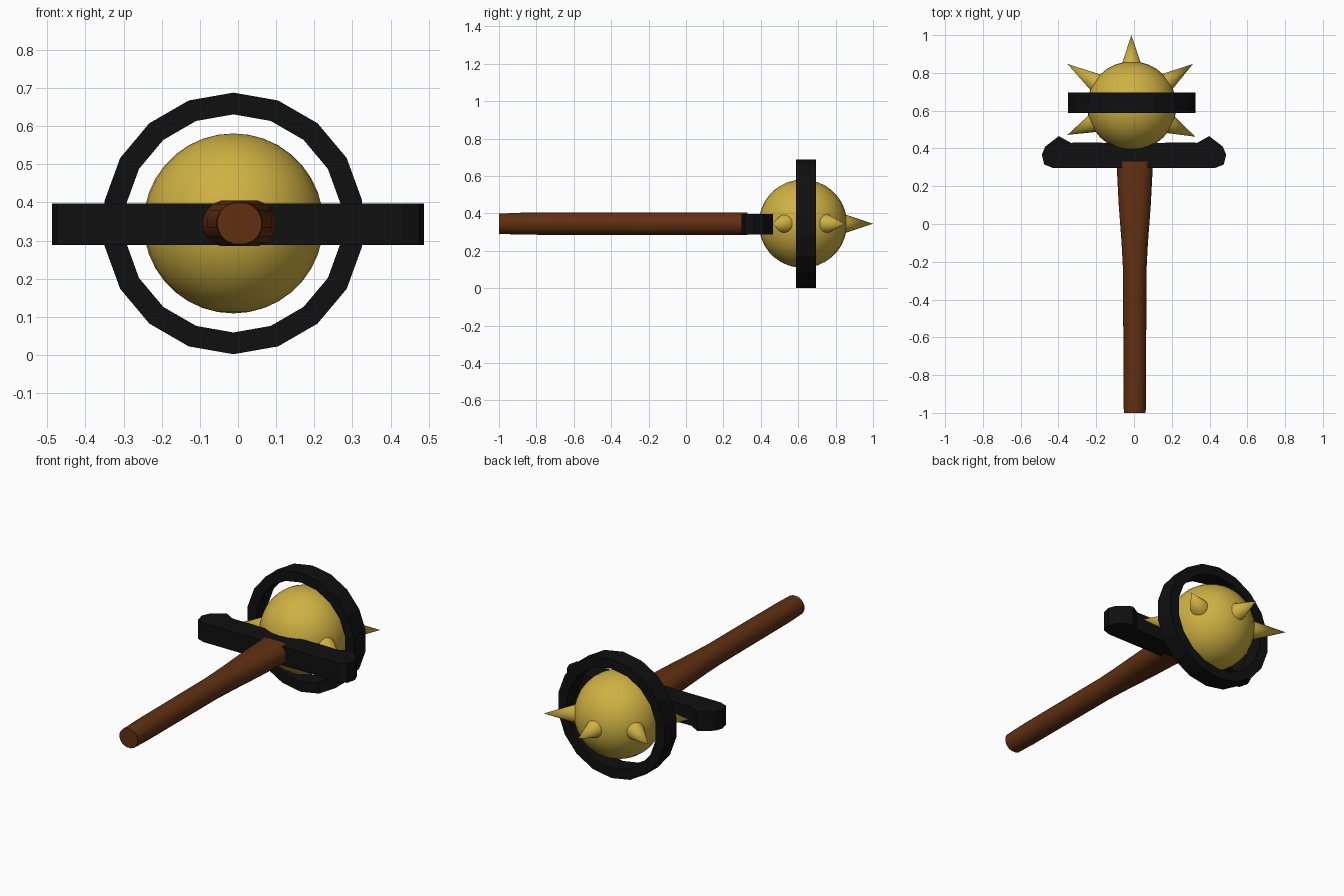
import bpy, bmesh, math
from mathutils import Vector

if "Cube" in bpy.data.objects:
    bpy.data.objects.remove(bpy.data.objects["Cube"])

Z = 0.345                                  # height of the weapon's axis
HEAD = Vector((-0.012, 0.625, Z))          # centre of the ball


def material(name, color):
    m = bpy.data.materials.new(name)
    m.diffuse_color = (*color, 1)
    m.use_nodes = True
    m.node_tree.nodes["Principled BSDF"].inputs["Base Color"].default_value = m.diffuse_color
    return m


GOLD = material("gold", (0.62, 0.44, 0.055))
BLACK = material("black", (0.005, 0.005, 0.005))
WOOD = material("wood", (0.12, 0.03, 0.006))


def finish(bm, name, mat, smooth=None):
    bmesh.ops.recalc_face_normals(bm, faces=bm.faces)
    me = bpy.data.meshes.new(name)
    bm.to_mesh(me)
    bm.free()
    ob = bpy.data.objects.new(name, me)
    bpy.context.collection.objects.link(ob)
    me.materials.append(mat)
    if smooth:
        bpy.ops.object.select_all(action='DESELECT')
        ob.select_set(True)
        bpy.context.view_layer.objects.active = ob
        bpy.ops.object.shade_smooth_by_angle(angle=math.radians(smooth))
    return ob


def bridge(bm, loops, closed=False):
    n = len(loops[0])
    pairs = list(zip(loops, loops[1:])) + ([(loops[-1], loops[0])] if closed else [])
    for a, b in pairs:
        for i in range(n):
            j = (i + 1) % n
            bm.faces.new((a[i], a[j], b[j], b[i]))
    if not closed:
        bm.faces.new(loops[0])
        bm.faces.new(loops[-1])


# Handle: round grip that widens sideways into a flattened end at the guard
bm = bmesh.new()
loops = []
for y, r, shift in [(-1, 0.055, 0.004), (-0.88, 0.06, 0.001), (-0.25, 0.061, 0.002),
                    (-0.1, 0.061, 0.010), (0.1, 0.061, 0.025), (0.33, 0.061, 0.037)]:
    ring = []
    for k in range(16):
        a = math.tau * (k + 0.5) / 16
        x = r * math.cos(a) + math.copysign(shift, math.cos(a))
        ring.append(bm.verts.new((0.004 + x, y, Z + r * math.sin(a))))
    loops.append(ring)
bridge(bm, loops)
finish(bm, "handle", WOOD, 40)

# Crossguard: mirrored outline, extruded vertically
half = [(0.43, 0.297), (0.475, 0.315), (0.488, 0.367), (0.47, 0.41), (0.398, 0.465),
        (0.335, 0.43), (0.2, 0.432), (0.07, 0.425)]
outline = half + [(-x, y) for x, y in reversed(half)]
bm = bmesh.new()
bridge(bm, [[bm.verts.new((x, y, z)) for x, y in outline] for z in (0.288, 0.397)])
finish(bm, "crossguard", BLACK)

# Ball of the mace head
bm = bmesh.new()
bmesh.ops.create_uvsphere(bm, u_segments=32, v_segments=18, radius=0.236)
bmesh.ops.translate(bm, verts=bm.verts, vec=HEAD)
finish(bm, "head_ball", GOLD, 60)

# Spikes, all in the horizontal plane through the ball
for i, (x, y) in enumerate([(-0.014, 1.0), (-0.352, 0.847), (0.312, 0.847),
                            (-0.352, 0.472), (0.325, 0.462)]):
    tip = Vector((x, y, Z))
    axis = (tip - HEAD).normalized()
    base = HEAD + axis * 0.2
    bm = bmesh.new()
    depth = (tip - base).length
    bmesh.ops.create_cone(bm, cap_ends=True, segments=16, radius1=0.058,
                          radius2=0, depth=depth)
    bmesh.ops.rotate(bm, verts=bm.verts,
                     matrix=Vector((0, 0, 1)).rotation_difference(axis).to_matrix())
    bmesh.ops.translate(bm, verts=bm.verts, vec=(tip + base) / 2)
    finish(bm, f"spike_{i + 1}", GOLD, 60)

# Eighteen-sided hoop around the ball
bm = bmesh.new()
loops = []
for k in range(18):
    a = math.tau * k / 18
    loops.append([bm.verts.new((HEAD.x + r * math.sin(a), y, Z + r * math.cos(a)))
                  for r, y in [(0.343, 0.588), (0.343, 0.695), (0.286, 0.695), (0.286, 0.588)]])
bridge(bm, loops, closed=True)
finish(bm, "hoop", BLACK)
